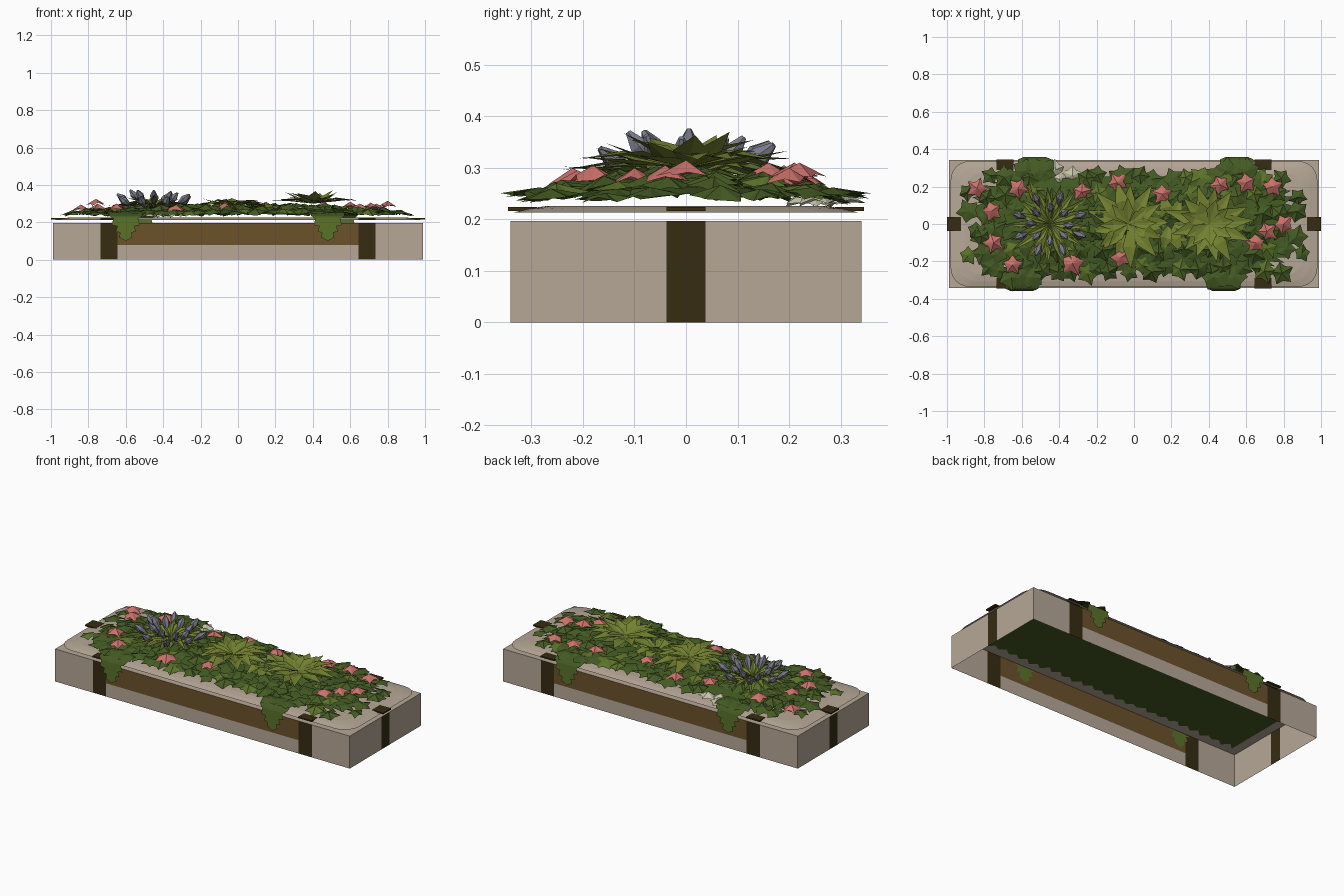
import bpy, bmesh, math, random
from mathutils import Vector, Matrix

if "Cube" in bpy.data.objects:
    bpy.data.objects.remove(bpy.data.objects["Cube"])

random.seed(4)
R = random.uniform


def material(name, rgb):
    m = bpy.data.materials.new(name)
    m.diffuse_color = (*rgb, 1)
    m.use_nodes = True
    m.node_tree.nodes["Principled BSDF"].inputs["Base Color"].default_value = m.diffuse_color
    return m


TAN = material("tan_stone", (0.47, 0.39, 0.31))
BROWN = material("brown_wood", (0.147, 0.084, 0.023))
STRAP = material("dark_strap", (0.037, 0.025, 0.006))
DARK = material("dark_leaf", (0.058, 0.105, 0.017))
MID = material("ivy_leaf", (0.105, 0.170, 0.022))
LIME = material("lime_leaf", (0.175, 0.225, 0.030))
PINK = material("pink_petal", (0.60, 0.165, 0.145))
BUD = material("grey_violet_bud", (0.20, 0.20, 0.25))
PALE = material("pale_leaf", (0.56, 0.55, 0.40))


def finish(bm, name, *mats):
    me = bpy.data.meshes.new(name)
    bm.to_mesh(me)
    bm.free()
    for m in mats:
        me.materials.append(m)
    ob = bpy.data.objects.new(name, me)
    bpy.context.collection.objects.link(ob)
    return ob


def poly(bm, pts, mi=0):
    f = bm.faces.new([bm.verts.new(p) for p in pts])
    f.material_index = mi
    return f


def height(x, y):
    """Height of the planted mound."""
    a = max(0, 1 - abs(x / 0.96) ** 4)
    b = max(0, 1 - (y / 0.32) ** 2)
    return 0.227 + 0.05 * a * b


def fan(bm, c, r, az, n=5, inner=0.6, droop=0.02, follow=False, lift=0.015):
    """Star shaped leaf or flower, peaked in the middle."""
    c = Vector(c)
    rim = []
    for i in range(2 * n):
        a = az + math.pi * i / n
        q = r * (R(0.85, 1.1) if i % 2 == 0 else inner)
        x, y = c.x + q * math.cos(a), c.y + q * math.sin(a)
        z = height(x, y) + R(0, 0.012) if follow else c.z - droop * q / r + R(-0.006, 0.006)
        rim.append(bm.verts.new((x, y, z)))
    mid = bm.verts.new(c + Vector((0, 0, lift)))
    for i in range(2 * n):
        bm.faces.new((mid, rim[i], rim[(i + 1) % (2 * n)]))


def blade(bm, b, az, length, width, rise, tip):
    """Creased pointed leaf."""
    b = Vector(b)
    d = Vector((math.cos(az), math.sin(az), 0))
    s = Vector((-d.y, d.x, 0)) * width / 2
    up = Vector((0, 0, 1))
    c = b + d * length * 0.5 + up * rise
    vb, vc, vt, vl, vr = [bm.verts.new(p) for p in (
        b, c - up * 0.008, b + d * length + up * tip, c + s, c - s)]
    for f in ((vb, vr, vc), (vb, vc, vl), (vc, vr, vt), (vc, vt, vl)):
        bm.faces.new(f)


# planter walls: thin sheets split into stone, strap and wood panels
X, Y, H = 0.988, 0.341, 0.197
bm = bmesh.new()
xs = (-X, -0.735, -0.645, 0.645, 0.735, X)
for sy in (-1, 1):
    for i in range(5):
        for z0, z1 in ((0, 0.08), (0.08, H)):
            mi = 2 if i in (1, 3) else 1 if i == 2 and z0 else 0
            p = [(xs[i], sy * Y, z0), (xs[i + 1], sy * Y, z0), (xs[i + 1], sy * Y, z1), (xs[i], sy * Y, z1)]
            poly(bm, p if sy < 0 else p[::-1], mi)
ys = (-Y, -0.038, 0.038, Y)
for sx in (-1, 1):
    for i in range(3):
        p = [(sx * X, ys[i], 0), (sx * X, ys[i + 1], 0), (sx * X, ys[i + 1], H), (sx * X, ys[i], H)]
        poly(bm, p if sx > 0 else p[::-1], 2 if i == 1 else 0)
poly(bm, [(-X, -Y, H), (X, -Y, H), (X, Y, H), (-X, Y, H)])
finish(bm, "planter_box", TAN, BROWN, STRAP)


def outline(hx, hy, r, z, seg=6):
    pts = []
    for k, (sx, sy) in enumerate(((1, 1), (-1, 1), (-1, -1), (1, -1))):
        for j in range(seg + 1):
            a = math.pi / 2 * (k + j / seg)
            pts.append((sx * (hx - r) + r * math.cos(a), sy * (hy - r) + r * math.sin(a), z))
    return pts


# jagged planting layer on the underside of the lid
bm = bmesh.new()
p = []
for (hx, hy, dx, dy) in ((1, -1, -1, 0), (-1, -1, 0, 0), (-1, 1, 1, 0), (1, 1, 0, 0)):
    if dx:
        n = 50
        for i in range(n + 1):
            p.append((hx * 0.93 + dx * 1.86 * i / n, hy * (0.30 - 0.03 * (i % 2) - R(0, 0.015)), H - 0.003))
poly(bm, p)
finish(bm, "soil_underside", DARK)

# floating rounded rim mat
bm = bmesh.new()
rings = [outline(0.98, 0.336, 0.10, 0.213), outline(0.94, 0.305, 0.09, 0.221),
         outline(0.90, 0.27, 0.08, 0.226)]
rings = [[bm.verts.new(q) for q in ring] for ring in rings]
for a, b in zip(rings, rings[1:]):
    n = len(a)
    for i in range(n):
        bm.faces.new((a[i], a[(i + 1) % n], b[(i + 1) % n], b[i]))
bm.faces.new(rings[-1])
finish(bm, "rim_mat", TAN)

# strap ends folded over the rim
bm = bmesh.new()
for s in (-1, 1):
    boxes = [(s * 0.962, 0, 0.038, 0.038)] + [(s * 0.69, t * 0.317, 0.045, 0.028) for t in (-1, 1)]
    for cx, cy, hx, hy in boxes:
        bmesh.ops.create_cube(bm, size=1, matrix=Matrix.Translation((cx, cy, 0.220))
                              @ Matrix.Diagonal((2 * hx, 2 * hy, 0.008, 1)))
finish(bm, "strap_tops", STRAP)

# dark mound with a ragged edge
bm = bmesh.new()
prev = None
N = 72
for t in (1.0, 0.75, 0.4):
    ring = []
    for i in range(N):
        a = math.tau * i / N
        ca, sa = math.cos(a), math.sin(a)
        j = (1.0 if i % 2 else 0.92) if t == 1 else 1
        x = 0.88 * t * j * math.copysign(abs(ca) ** 0.45, ca)
        y = 0.265 * t * j * math.copysign(abs(sa) ** 0.45, sa)
        ring.append(bm.verts.new((x, y, height(x, y) - 0.002)))
    if prev:
        for i in range(N):
            bm.faces.new((prev[i], prev[(i + 1) % N], ring[(i + 1) % N], ring[i]))
    prev = ring
bm.faces.new(prev)
finish(bm, "foliage_mound", DARK)

# lobed ground leaves, in rows across the bed and around its edge
bm, bm2 = bmesh.new(), bmesh.new()
for i in range(24):
    for j in range(6):
        x = -0.87 + 1.74 * i / 23 + R(-0.03, 0.03)
        y = -0.245 + 0.49 * j / 5 + R(-0.025, 0.025)
        if (abs(x) > 0.82 and abs(y) > 0.19) or (-0.52 < x < -0.3 and y > 0.2):
            continue
        tgt = bm2 if random.random() < 0.14 else bm
        fan(tgt, (x, y, height(x, y)), R(0.05, 0.07), R(0, 6), 5, 0.62, 0, True, R(0.012, 0.03))
finish(bm, "ground_leaves", DARK)
finish(bm2, "ground_leaves_light", MID)

# pale leaves at the back
bm = bmesh.new()
for x, y in ((-0.48, 0.26), (-0.40, 0.24), (-0.33, 0.26), (-0.42, 0.29)):
    fan(bm, (x, y, 0.245), 0.055, R(0, 6), 5, 0.65, 0.015)
finish(bm, "pale_leaves", PALE)

# lime rosettes: centre x, leaf length, leaf width, count, base height, rise, tip
bm = bmesh.new()
for cx, length, w, n, z, rise, tip in (
        (0.40, 0.25, 0.075, 13, 0.30, 0.025, 0.025), (0.40, 0.16, 0.07, 9, 0.31, 0.025, 0.045),
        (-0.03, 0.23, 0.075, 13, 0.28, 0.03, 0.01), (-0.03, 0.15, 0.06, 8, 0.29, 0.025, 0.03),
        (0.19, 0.17, 0.07, 10, 0.275, 0.02, 0.005),
        (-0.45, 0.23, 0.04, 20, 0.275, 0.03, 0.015), (-0.45, 0.15, 0.035, 12, 0.285, 0.03, 0.05)):
    for i in range(n):
        az = math.tau * (i + R(-0.25, 0.25)) / n
        k = R(0.85, 1.1) * (1 if cx < 0.3 else 1 - 0.15 * abs(math.sin(az)))
        blade(bm, (cx, 0, z), az, length * k, w, rise + R(-0.01, 0.01), tip + R(-0.015, 0.015))
finish(bm, "lime_rosettes", LIME)

# pink flowers
bm = bmesh.new()
for x, y, z in ((-.84, .19, .285), (-.76, .07, .315), (-.75, -.10, .29), (-.65, -.22, .29), (-.62, .19, .295),
                (-.33, -.21, .285), (-.28, .17, .29), (-.09, .22, .29), (-.07, -.18, .295), (.15, .16, .30),
                (.46, .21, .30), (.60, .22, .30), (.74, .20, .29), (.80, 0, .305), (.71, -.04, .295), (.65, -.10, .29)):
    fan(bm, (x, y, z), 0.07 if x == -.33 else 0.058, R(0, 6), 5, 0.6, 0.022, False, 0.01)
finish(bm, "pink_flowers", PINK)

# grey violet buds leaning out of the left rosette
bm = bmesh.new()
for i in range(16):
    a = math.tau * i / 16 * 1.0 + R(-0.1, 0.1)
    q = 0.17 if i % 2 else 0.10
    x, y = -0.45 + q * math.cos(a), 0.85 * q * math.sin(a)
    z = (0.315 if i % 2 else 0.33) + R(-0.01, 0.012)
    tilt = Matrix.Rotation(a, 4, 'Z') @ Matrix.Rotation(math.radians(52 if i % 2 else 38), 4, 'Y')
    base = Matrix.Translation((x, y, z)) @ tilt
    bmesh.ops.create_cone(bm, segments=6, radius1=0.008, radius2=0.021, depth=0.05, cap_ends=True,
                          matrix=base @ Matrix.Translation((0, 0, -0.015)))
    bmesh.ops.create_cone(bm, segments=6, radius1=0.021, radius2=0.006, depth=0.035, cap_ends=True,
                          matrix=base @ Matrix.Translation((0, 0, 0.0275)))
finish(bm, "flower_buds", BUD)

# ivy folding over the long edges
bm, bm2 = bmesh.new(), bmesh.new()
for cx, sy in ((-0.60, -1), (0.48, -1), (-0.53, 1), (0.55, 1)):
    for dx, y in ((-0.055, 0.285), (0.055, 0.285), (0, 0.27)):
        fan(bm2, (cx + dx, sy * y, 0.258), 0.07, R(0, 6), 5, 0.7, 0.012, False, 0.004)
    prof = ((-0.09, 0.31, 0.25), (-0.09, 0.345, 0.235), (-0.06, 0.358, 0.215))
    for (w0, y0, z0), (w1, y1, z1) in zip(prof, prof[1:]):
        poly(bm2, [(cx + w0, sy * y0, z0), (cx - w0, sy * y0, z0), (cx - w1, sy * y1, z1), (cx + w1, sy * y1, z1)])
    for y, top in ((0.358, 0.225), (0.337, 0.19)):
        side = [(0.065, top), (0.075, 0.185), (0.045, 0.18), (0.055, 0.15), (0.03, 0.145), (0.035, 0.12)]
        loop = [(cx + w, z) for w, z in side] + [(cx, 0.10)] + [(cx - w, z) for w, z in side[::-1]]
        poly(bm, [(x, sy * y, z) for x, z in loop])
finish(bm, "hanging_ivy", MID)
finish(bm2, "ivy_tops", DARK)
